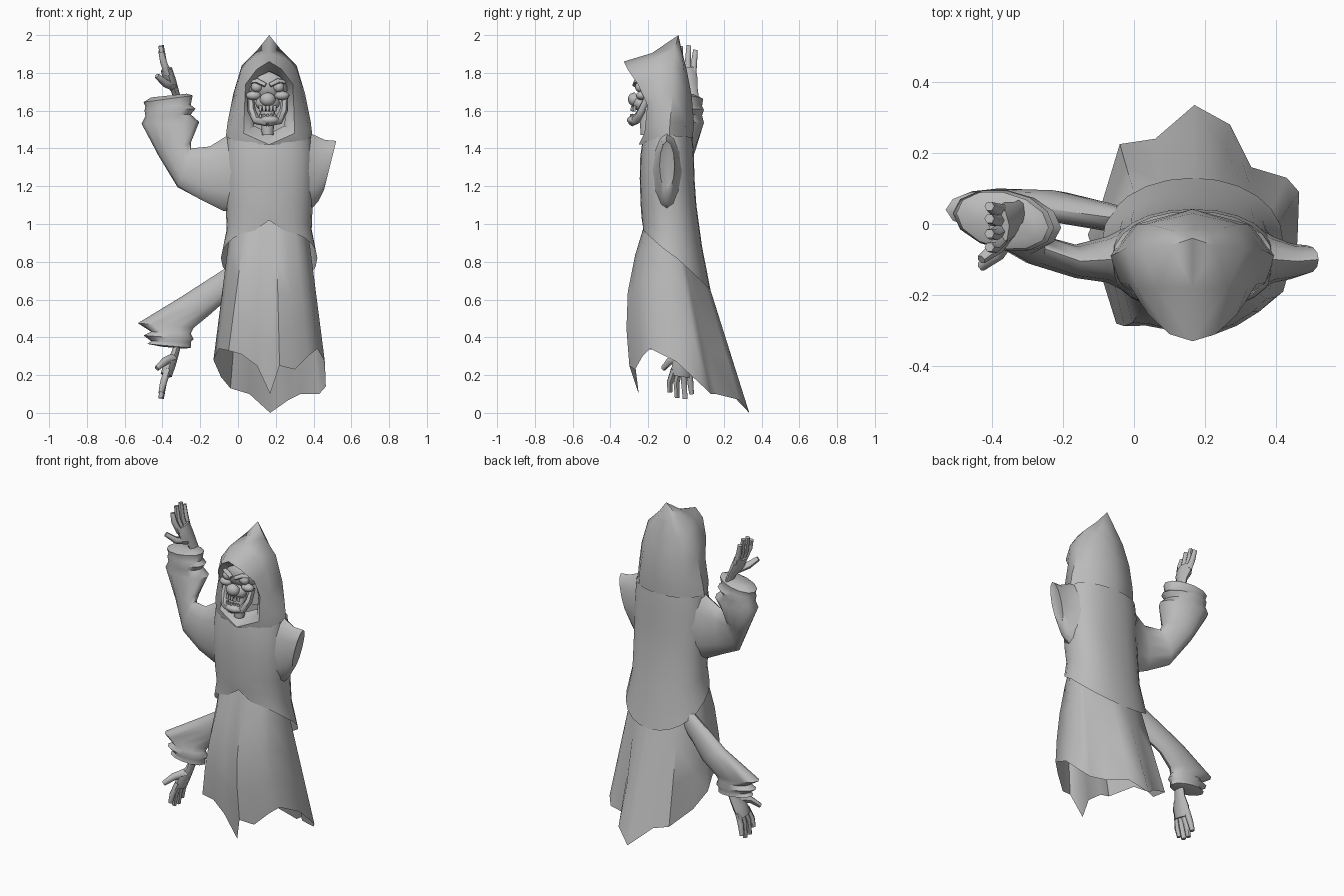
import bpy, bmesh, math
from mathutils import Vector

CX = 0.165  # centre line of the robed body
grey = bpy.data.materials.new("cloth_grey")
grey.diffuse_color = (0.5, 0.5, 0.5, 1)


def finish(name, bm, angle=40):
    bmesh.ops.recalc_face_normals(bm, faces=bm.faces)
    me = bpy.data.meshes.new(name)
    bm.to_mesh(me)
    bm.free()
    me.materials.append(grey)
    for p in me.polygons:
        p.use_smooth = True
    me.set_sharp_from_angle(angle=math.radians(angle))
    ob = bpy.data.objects.new(name, me)
    bpy.context.collection.objects.link(ob)
    return ob


def loft(name, rings, closed=True, caps=(False, False), angle=40):
    bm = bmesh.new()
    rows = [[bm.verts.new(p) for p in r] for r in rings]
    n = len(rows[0])
    for a, b in zip(rows, rows[1:]):
        for i in range(n if closed else n - 1):
            j = (i + 1) % n
            bm.faces.new((a[i], a[j], b[j], b[i]))
    for on, row in zip(caps, (rows[0], rows[-1])):
        if on:
            bm.faces.new(row)
    bmesh.ops.remove_doubles(bm, verts=bm.verts, dist=0.0005)
    return finish(name, bm, angle)


def sleeve(name, stations, n=12, skew=0.0):
    # each station: two outline points (x, z), (x, z), middle y and half depth
    rings = []
    for k, (x1, z1, x2, z2, y, d) in enumerate(stations):
        c = Vector(((x1 + x2) / 2, y, (z1 + z2) / 2))
        u = Vector(((x1 - x2) / 2, -skew if k > 3 else 0, (z1 - z2) / 2))
        v = Vector((0, d, 0))
        rings.append([c + u * math.cos(2 * math.pi * i / n) + v * math.sin(2 * math.pi * i / n)
                      for i in range(n)])
    return loft(name, rings, caps=(False, True), angle=50)


def limb(name, pts, radii, n=6, flat=1.0):
    pts = [Vector(p) for p in pts]
    rings = []
    for k, (p, r) in enumerate(zip(pts, radii)):
        d = (pts[min(k + 1, len(pts) - 1)] - pts[max(k - 1, 0)]).normalized()
        v = (Vector((0, 1, 0)) - d * d.y)
        v = v.normalized() if v.length > 0.2 else Vector((0, 0, 1))
        u = d.cross(v).normalized()
        rings.append([p + u * r * flat * math.cos(2 * math.pi * i / n)
                      + v * r * math.sin(2 * math.pi * i / n) for i in range(n)])
    return loft(name, rings, caps=(True, True), angle=60)


def ball(name, loc, size, seg=12):
    # rounded face part, open at the hidden back
    bm = bmesh.new()
    bmesh.ops.create_uvsphere(bm, u_segments=seg, v_segments=seg // 2 + 2, radius=1)
    hidden = [f for f in bm.faces if f.calc_center_median().y > .3]
    bmesh.ops.delete(bm, geom=hidden, context='FACES')
    for v in bm.verts:
        v.co = Vector(v.co[i] * size[i] + loc[i] for i in range(3))
    return finish(name, bm, 60)


# --- skirt: ragged hem blended up to an oval waist
hem = [(.17, -.25, .10), (.22, -.30, .25), (.30, -.27, .23), (.37, -.23, .30), (.42, -.19, .34),
       (.46, -.05, .27), (.465, .09, .14), (.43, .13, .10), (.33, .16, .10), (.27, .28, .07),
       (.17, .335, .0), (.06, .24, .10), (-.04, .225, .13), (-.09, .06, .19), (-.13, -.03, .28),
       (-.10, -.12, .34), (-.05, -.28, .33), (.02, -.27, .31), (.10, -.28, .25)]
rings = []
for t in (0, .25, .5, .75, 1):
    ring = []
    for x, y, z in hem:
        a = math.atan2(x - CX, -y)
        top = Vector((CX + .20 * math.sin(a), -.10 - .11 * math.cos(a), 1.03))
        p = top.lerp(Vector((x, y, z)), t)
        p.y -= .055 * math.sin(math.pi * t) * max(0, math.cos(a))
        ring.append(p)
    rings.append(ring)
loft("skirt", rings, angle=50)

# --- tunic: front, side and back heights, half width, front y, back y, squareness
rings = []
N = 24
for k, (zf, zs, zb, hw, f, b, e) in enumerate([
        (1.43, 1.47, 1.46, .225, -.232, .035, .95), (1.36, 1.36, 1.36, .235, -.242, .042, .92),
        (1.24, 1.24, 1.24, .235, -.245, .045, .9), (1.10, 1.10, 1.10, .23, -.24, .055, .85),
        (1.03, .97, .88, .225, -.235, .085, .9), (.97, .82, .65, .255, -.23, .13, .97)]):
    ring = []
    for i in range(N):
        a = 2 * math.pi * i / N
        c, s = math.cos(a), math.sin(a)
        z = zs + ((zf - zs) * c if c > 0 else (zb - zs) * -c)
        if k == 5 and i == 0:
            z += .05
        ex = .87 if c > 0 else e
        sq = lambda v: math.copysign(abs(v) ** ex, v)
        ring.append((CX + hw * sq(s), (f + b) / 2 + (f - b) / 2 * sq(c), z))
    rings.append(ring)
loft("tunic", rings, angle=50)

# --- hood: half rows from the face recess, over the rim, round to the back
hood = loft("hood", [
    [(0, -.16, 1.80), (.05, -.16, 1.77), (.09, -.16, 1.70), (.09, -.16, 1.62), (.08, -.16, 1.52), (0, -.16, 1.48)],
    [(0, -.25, 1.81), (.06, -.25, 1.78), (.11, -.22, 1.71), (.11, -.19, 1.62), (.105, -.20, 1.50), (0, -.20, 1.46)],
    [(0, -.33, 1.86), (.065, -.31, 1.82), (.125, -.255, 1.74), (.13, -.205, 1.63), (.135, -.22, 1.48), (0, -.25, 1.42)],
    [(0, -.18, 1.905), (.10, -.18, 1.87), (.155, -.18, 1.79), (.18, -.17, 1.65), (.205, -.165, 1.52), (.19, -.18, 1.42)],
    [(0, -.04, 2.0), (.06, -.06, 1.925), (.145, -.07, 1.84), (.19, -.07, 1.69), (.22, -.085, 1.54), (.232, -.09, 1.44)],
    [(0, -.025, 1.93), (.05, -.02, 1.89), (.09, -.01, 1.81), (.13, .0, 1.68), (.155, .0, 1.54), (.165, -.005, 1.44)],
    [(0, -.025, 1.93), (0, -.015, 1.89), (0, .005, 1.81), (0, .03, 1.68), (0, .042, 1.54), (0, .035, 1.44)],
], closed=False, angle=50)
hood.location.x = CX
mod = hood.modifiers.new("Mirror", 'MIRROR')
mod.use_clip = True

# --- raised arm, empty shoulder sleeve and lowered arm
sleeve("raised_sleeve", [
    (.00, 1.50, -.01, 1.06, -.10, .10), (-.07, 1.46, -.08, 1.07, -.10, .065),
    (-.15, 1.41, -.18, 1.12, -.105, .047), (-.25, 1.40, -.32, 1.195, -.07, .045),
    (-.25, 1.43, -.42, 1.36, -.02, .065), (-.205, 1.54, -.51, 1.53, .01, .085),
    (-.25, 1.58, -.49, 1.57, .01, .075), (-.225, 1.61, -.495, 1.60, .01, .085),
    (-.25, 1.63, -.49, 1.62, .01, .075), (-.24, 1.68, -.50, 1.645, .01, .08),
    (-.27, 1.69, -.46, 1.67, .01, .05)], skew=.02)
sleeve("shoulder_sleeve", [
    (.33, 1.51, .335, 1.06, -.10, .10), (.395, 1.475, .39, 1.08, -.10, .065),
    (.46, 1.445, .425, 1.12, -.105, .05), (.52, 1.44, .455, 1.18, -.10, .04),
    (.51, 1.42, .452, 1.20, -.10, .02)])
sleeve("lowered_sleeve", [
    (.02, .83, .0, .64, .0, .035), (-.06, .77, -.07, .59, .018, .04),
    (-.30, .615, -.155, .515, .05, .045),
    (-.53, .475, -.235, .45, .04, .06), (-.46, .43, -.25, .42, .03, .055),
    (-.50, .41, -.235, .39, .03, .065), (-.46, .38, -.25, .375, .03, .055),
    (-.48, .365, -.25, .345, .03, .06), (-.40, .35, -.28, .34, .03, .04)])


# --- hands: the lowered one is the raised one flipped in height
def hand(name, flip, dy):
    def m(x, y, z):
        return (x, y + dy, 2.02 - z if flip else z)
    limb(name + "_palm", [m(-.32, .02, 1.66), m(-.335, .01, 1.71), m(-.36, -.01, 1.76), m(-.38, -.02, 1.82)],
         [.034, .038, .058, .056], n=8, flat=.55)
    for i, (y, z) in enumerate([(-.08, 1.91), (-.042, 1.94), (0, 1.945), (.035, 1.92)]):
        limb(f"{name}_finger_{i + 1}", [m(-.372, -.058 + i * .027, 1.79), m(-.395, y * .95 - .005, 1.86),
                                        m(-.407, y, z)], [.019, .018, .014])
    limb(name + "_thumb", [m(-.345, -.02, 1.73), m(-.385, -.08, 1.745), m(-.43, -.115, 1.785)],
         [.024, .021, .014])


hand("raised_hand", False, .015)
hand("lowered_hand", True, -.005)

# --- skull face
FX = .157
ball("cranium", (FX, -.185, 1.735), (.11, .075, .085), 16)
ball("muzzle", (FX, -.235, 1.64), (.065, .05, .045))
ball("nose", (FX, -.275, 1.66), (.042, .033, .036))
limb("neck", [(FX, -.19, 1.60), (FX, -.21, 1.54), (FX, -.21, 1.47)], [.04, .035, .03], n=8)
ball("chin", (FX + .01, -.275, 1.55), (.055, .038, .025))
for s, side in ((-1, "right"), (1, "left")):
    ball(side + "_eye", (FX + s * .058, -.245, 1.725), (.03, .025, .027))
    ball(side + "_cheekbone", (FX + s * .075, -.235, 1.68), (.04, .03, .024))
    limb(side + "_brow", [(FX + s * .012, -.272, 1.735), (FX + s * .055, -.262, 1.757), (FX + s * .10, -.225, 1.75)],
         [.012, .014, .01])
    limb(side + "_jaw", [(FX + s * .09, -.205, 1.67), (FX + s * .085, -.235, 1.60), (FX + s * .06, -.265, 1.55),
                         (FX, -.285, 1.54)], [.017, .022, .024, .024])
for i in range(5):
    x = FX + (i - 2) * .019
    y = -.283 + abs(i - 2) * .006
    limb(f"upper_tooth_{i + 1}", [(x, y, 1.625), (x, y - .004, 1.597)], [.010, .008])
    limb(f"lower_tooth_{i + 1}", [(x, y - .004, 1.56), (x, y - .007, 1.583)], [.010, .007])
